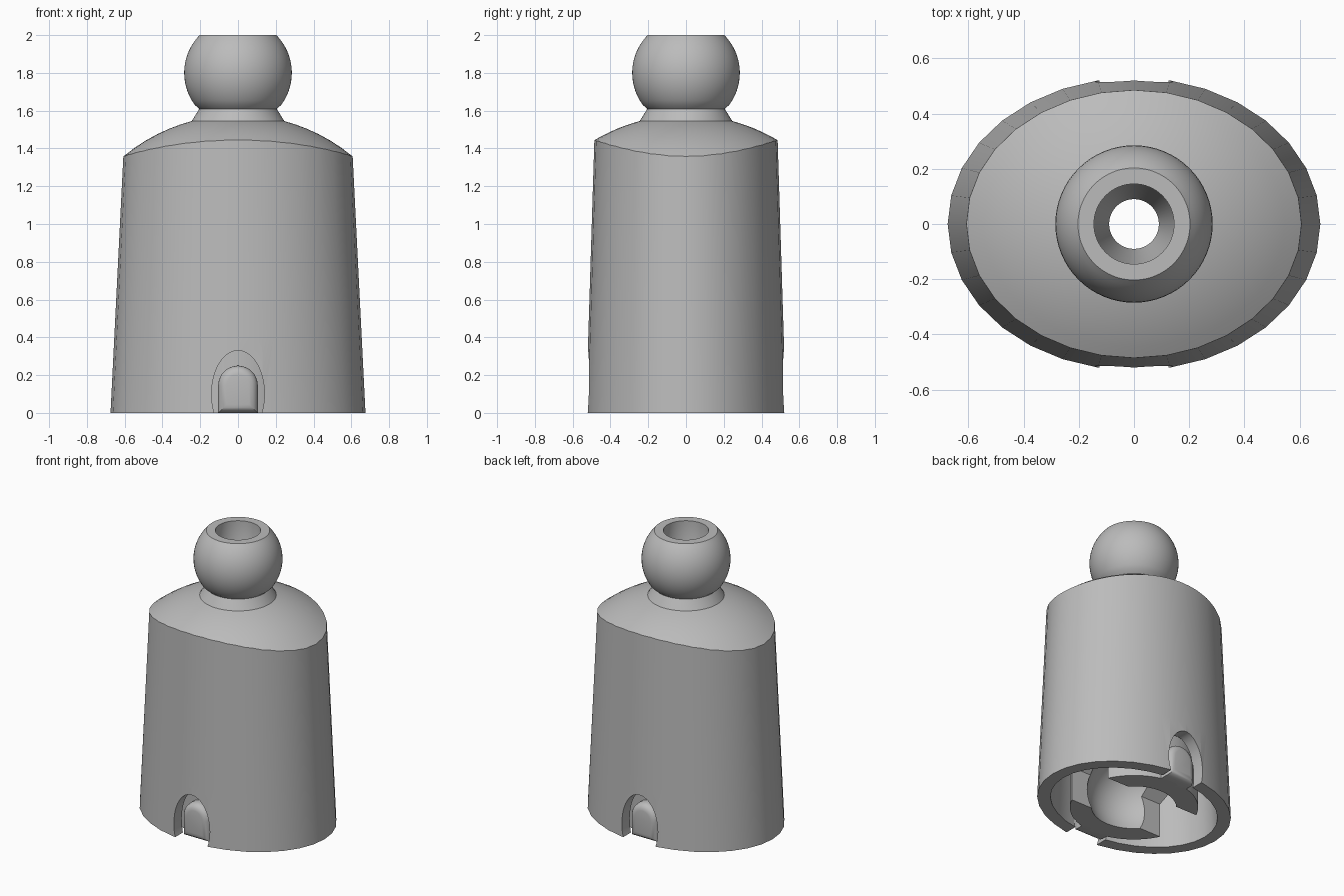
import bpy, bmesh, math
from mathutils import Vector

cube = bpy.data.objects.get("Cube")
if cube:
    bpy.data.objects.remove(cube)

grey = bpy.data.materials.new("light grey plastic")
grey.use_nodes = True
grey.diffuse_color = (0.5, 0.5, 0.5, 1)
grey.node_tree.nodes["Principled BSDF"].inputs["Base Color"].default_value = (0.5, 0.5, 0.5, 1)

SEG = 64


def make_object(name, bm):
    bmesh.ops.recalc_face_normals(bm, faces=bm.faces)
    mesh = bpy.data.meshes.new(name)
    bm.to_mesh(mesh)
    bm.free()
    mesh.materials.append(grey)
    obj = bpy.data.objects.new(name, mesh)
    bpy.context.collection.objects.link(obj)
    return obj


def smooth(obj):
    bpy.ops.object.select_all(action="DESELECT")
    obj.select_set(True)
    bpy.context.view_layer.objects.active = obj
    bpy.ops.object.shade_smooth_by_angle(angle=math.radians(30))


def cut(target, cutter):
    mod = target.modifiers.new("cut", "BOOLEAN")
    mod.operation, mod.solver, mod.object = "DIFFERENCE", "EXACT", cutter
    bpy.context.view_layer.objects.active = target
    bpy.ops.object.modifier_apply(modifier=mod.name)
    bpy.data.objects.remove(cutter)


# Ring makers: round, and tapered oval with 32 flat sides
def circle(r, z):
    return [Vector((r * math.cos(a), r * math.sin(a), z))
            for a in (math.tau * i / SEG for i in range(SEG))]


def oval_point(i, z, inset):
    def corner(k):
        a = math.tau * k / SEG
        return Vector(((0.675 - inset - 0.05 * z) * math.cos(a),
                       (0.53 - inset - 0.031 * z) * math.sin(a), z))
    return corner(i) if i % 2 == 0 else (corner(i - 1) + corner(i + 1)) / 2


def oval(z, inset=0):
    return [oval_point(i, z, inset) for i in range(SEG)]


# Domed roof height by distance from the axis
def dome(r):
    return 0.627 + math.sqrt(0.95 ** 2 - r * r)


def roof_edge(i):
    z = 1.4
    for _ in range(8):
        z = dome(oval_point(i, z, 0).to_2d().length)
    return oval_point(i, z, 0)


def roof_ring(t):
    ring = []
    for i in range(SEG):
        p = roof_edge(i)
        edge = p.to_2d().length
        r = edge + (0.245 - edge) * t
        ring.append(Vector((p.x * r / edge, p.y * r / edge, dome(r))))
    return ring


# Body: shell, roof, neck, ball, bore, socket and cavity in one closed sweep
rings = [oval(0), oval(0.4), oval(0.9)]
rings += [roof_ring(k / 6) for k in range(7)]
rings.append(circle(0.205, 1.61))
low, high = math.asin(-0.19 / 0.285), math.asin(0.2 / 0.285)
for k in range(1, 17):
    a = low + (high - low) * k / 16
    rings.append(circle(0.285 * math.cos(a), 1.8 + 0.285 * math.sin(a)))
rings += [circle(0.145, 2), circle(0.145, 1.85), circle(0.09, 1.7)]
socket_z, socket_r = 0.13, 0.3
top, bottom = math.acos(0.09 / socket_r), math.asin(-socket_z / socket_r)
for k in range(13):
    a = top + (bottom - top) * k / 12
    rings.append(circle(socket_r * math.cos(a), socket_z + socket_r * math.sin(a)))
rings += [circle(0.41, 0), circle(0.41, 0.6), oval(0.6, 0.085), oval(0, 0.085)]

bm = bmesh.new()
loops = [[bm.verts.new(p) for p in ring] for ring in rings]
for j, loop in enumerate(loops):
    nxt = loops[(j + 1) % len(loops)]
    for i in range(SEG):
        n = (i + 1) % SEG
        bm.faces.new((loop[i], loop[n], nxt[n], nxt[i]))
body = make_object("ball_tower_body", bm)

# Wide chamfered gap that splits the socket into two gripping arms
bm = bmesh.new()
bmesh.ops.create_cube(bm, size=1)
for v in bm.verts:
    v.co = Vector((v.co.x * 0.96, v.co.y * 0.36, v.co.z * 0.8 - 0.06))
edges = [e for e in bm.edges if all(v.co.z > 0 for v in e.verts)
         and abs(e.verts[0].co.x - e.verts[1].co.x) > 0.5]
bmesh.ops.bevel(bm, geom=edges, offset=0.1, segments=1, affect="EDGES")
cut(body, make_object("arm_gap_cutter", bm))

# Arched slots through the shell, front and back
for side in (-1, 1):
    bm = bmesh.new()
    ends = [[bm.verts.new((0.14 * math.cos(a), side * y, 0.1 + 0.23 * math.sin(a)))
             for a in (math.tau * i / 48 for i in range(48))] for y in (0.418, 0.7)]
    for end in ends:
        bm.faces.new(end)
    for i in range(48):
        n = (i + 1) % 48
        bm.faces.new((ends[0][i], ends[0][n], ends[1][n], ends[1][i]))
    cut(body, make_object("slot_cutter", bm))
smooth(body)

# Rounded release lugs that sit in the slots
for side, name in ((-1, "front_lug"), (1, "back_lug")):
    bm = bmesh.new()
    outline = [(-0.105, 0), (0.105, 0)]
    outline += [(0.105 * math.cos(a), 0.145 + 0.105 * math.sin(a))
                for a in (math.pi * i / 16 for i in range(17))]
    face = bm.faces.new([bm.verts.new((x, side * 0.36, z)) for x, z in outline])
    out = bmesh.ops.extrude_face_region(bm, geom=[face])["geom"]
    for v in out:
        if isinstance(v, bmesh.types.BMVert):
            v.co.y = side * 0.485
    rim = [e for e in bm.edges if all(abs(v.co.y) > 0.45 for v in e.verts)]
    bmesh.ops.bevel(bm, geom=rim, offset=0.045, segments=4, profile=0.5, affect="EDGES")
    smooth(make_object(name, bm))
